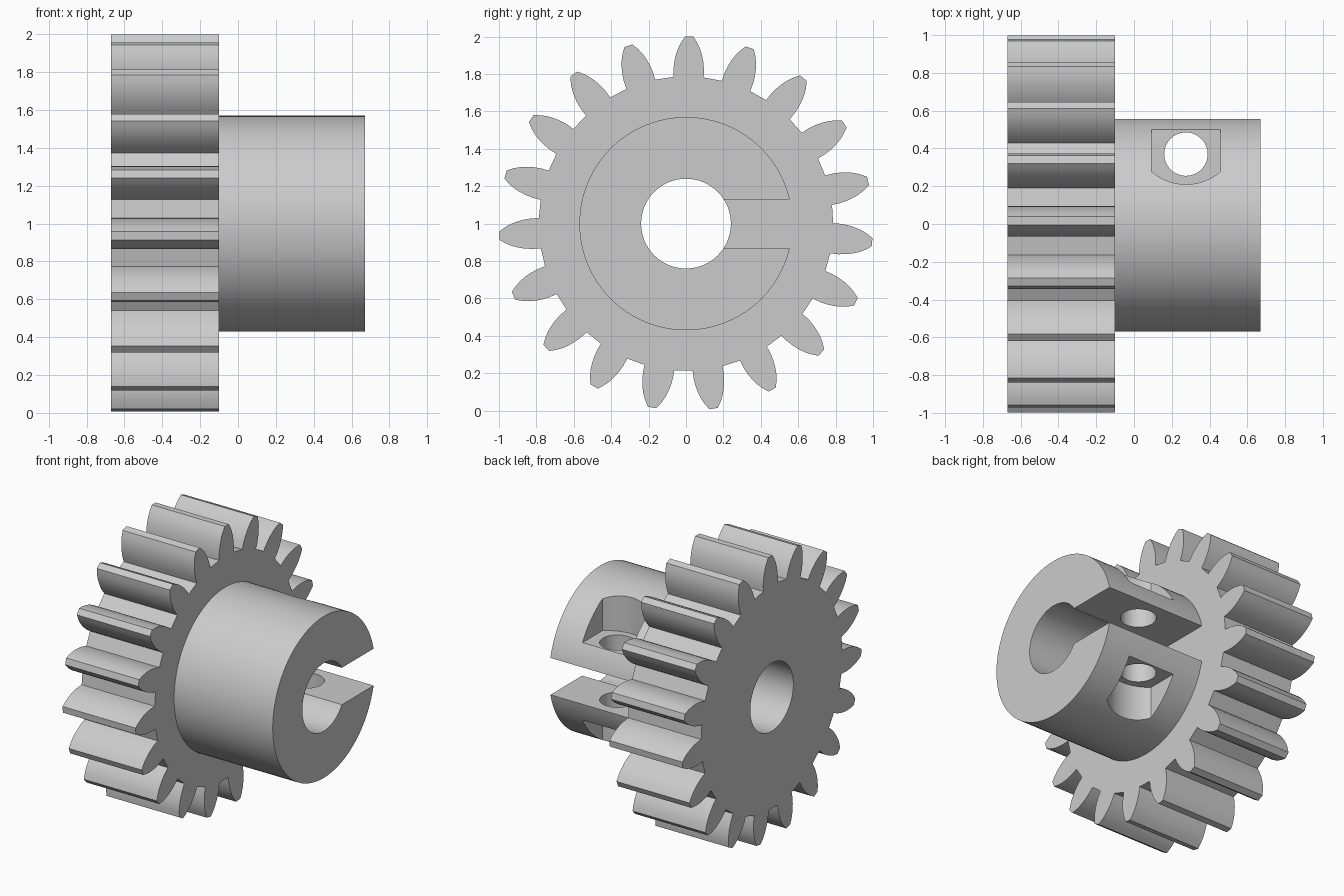
import bpy, bmesh
from math import sin, cos, pi, radians, sqrt

cube = bpy.data.objects.get("Cube")
if cube:
    bpy.data.objects.remove(cube, do_unlink=True)

CENTRE_Z = 1.0
GEAR_X = (-0.67, -0.10)
HUB_X = (-0.10, 0.67)
HUB_R, BORE_R = 0.57, 0.24
SLOT_HALF = 0.13
SCREW_X, SCREW_Y, SCREW_R = 0.275, 0.37, 0.115
TEETH = 19

metal = bpy.data.materials.new("light_grey")
metal.use_nodes = True
metal.diffuse_color = (0.6, 0.6, 0.6, 1)
metal.node_tree.nodes["Principled BSDF"].inputs["Base Color"].default_value = (0.6, 0.6, 0.6, 1)


def prism(name, points, axis, lo, hi):
    """Extrude a closed outline along x (points are y, z) or z (points are x, y)."""
    bm = bmesh.new()
    place = (lambda a, b: (lo, a, b)) if axis == "x" else (lambda a, b: (a, b, lo))
    face = bm.faces.new([bm.verts.new(place(a, b)) for a, b in points])
    side = bmesh.ops.extrude_face_region(bm, geom=[face])["geom"]
    move = (hi - lo, 0, 0) if axis == "x" else (0, 0, hi - lo)
    bmesh.ops.translate(bm, vec=move, verts=[v for v in side if isinstance(v, bmesh.types.BMVert)])
    bmesh.ops.recalc_face_normals(bm, faces=bm.faces[:])
    mesh = bpy.data.meshes.new(name)
    bm.to_mesh(mesh)
    bm.free()
    mesh.materials.append(metal)
    obj = bpy.data.objects.new(name, mesh)
    bpy.context.collection.objects.link(obj)
    return obj


def circle(cx, cy, r, n):
    return [(cx + r * cos(2 * pi * i / n), cy + r * sin(2 * pi * i / n)) for i in range(n)]


def box(a0, a1, b0, b1):
    return [(a0, b0), (a1, b0), (a1, b1), (a0, b1)]


def combine(target, tool, operation):
    """Apply a boolean and discard the tool."""
    mod = target.modifiers.new(tool.name, "BOOLEAN")
    mod.operation, mod.solver, mod.object = operation, "EXACT", tool
    bpy.ops.object.select_all(action="DESELECT")
    bpy.context.view_layer.objects.active = target
    target.select_set(True)
    bpy.ops.object.modifier_apply(modifier=mod.name)
    bpy.data.objects.remove(tool, do_unlink=True)


# Toothed wheel: one flank (radius, half angle) mirrored and repeated
flank = [(0.787, 0.103), (0.83, 0.0985), (0.87, 0.089), (0.905, 0.077),
         (0.935, 0.064), (0.967, 0.046), (1.0, 0.0225)]
tooth = [(r, -a) for r, a in flank] + [(r, a) for r, a in reversed(flank)]
outline = []
for i in range(TEETH):
    turn = radians(1) + 2 * pi * i / TEETH
    outline += [(r * sin(turn + a), CENTRE_Z + r * cos(turn + a)) for r, a in tooth]
gear = prism("pinion_gear_with_hub", outline, "x", *GEAR_X)

# Hub, sunk into the wheel so that both become one solid
hub = prism("hub", circle(0, CENTRE_Z, HUB_R, 96), "x", HUB_X[0] - 0.2, HUB_X[1])

# Clamping slot on the back of the hub
slot = prism("slot", box(0, 1, CENTRE_Z - SLOT_HALF, CENTRE_Z + SLOT_HALF), "x", HUB_X[0], 1)
combine(hub, slot, "DIFFERENCE")

# Screw hole through both jaws
hole = prism("screw_hole", circle(SCREW_X, SCREW_Y, SCREW_R, 48), "z", 0.2, 1.8)
combine(hub, hole, "DIFFERENCE")

# Screw head pockets above and below, with a rounded inner wall
half_w, arc_r, arc_y = 0.183, 0.28, 0.49
floor_h = sqrt(HUB_R ** 2 - 0.5 ** 2)
pocket = [(SCREW_X + half_w, 0.8), (SCREW_X - half_w, 0.8)]
for i in range(17):
    dx = half_w * (i / 8 - 1)
    pocket.append((SCREW_X + dx, arc_y - sqrt(arc_r ** 2 - dx ** 2)))
for side in (1, -1):
    lo, hi = sorted((CENTRE_Z + side * floor_h, CENTRE_Z + side * 0.8))
    combine(hub, prism("pocket", pocket, "z", lo, hi), "DIFFERENCE")

# Join the solids and drill the shaft bore
combine(gear, hub, "UNION")
combine(gear, prism("bore", circle(0, CENTRE_Z, BORE_R, 64), "x", -1, 1), "DIFFERENCE")

bpy.ops.object.shade_smooth_by_angle(angle=radians(25))
